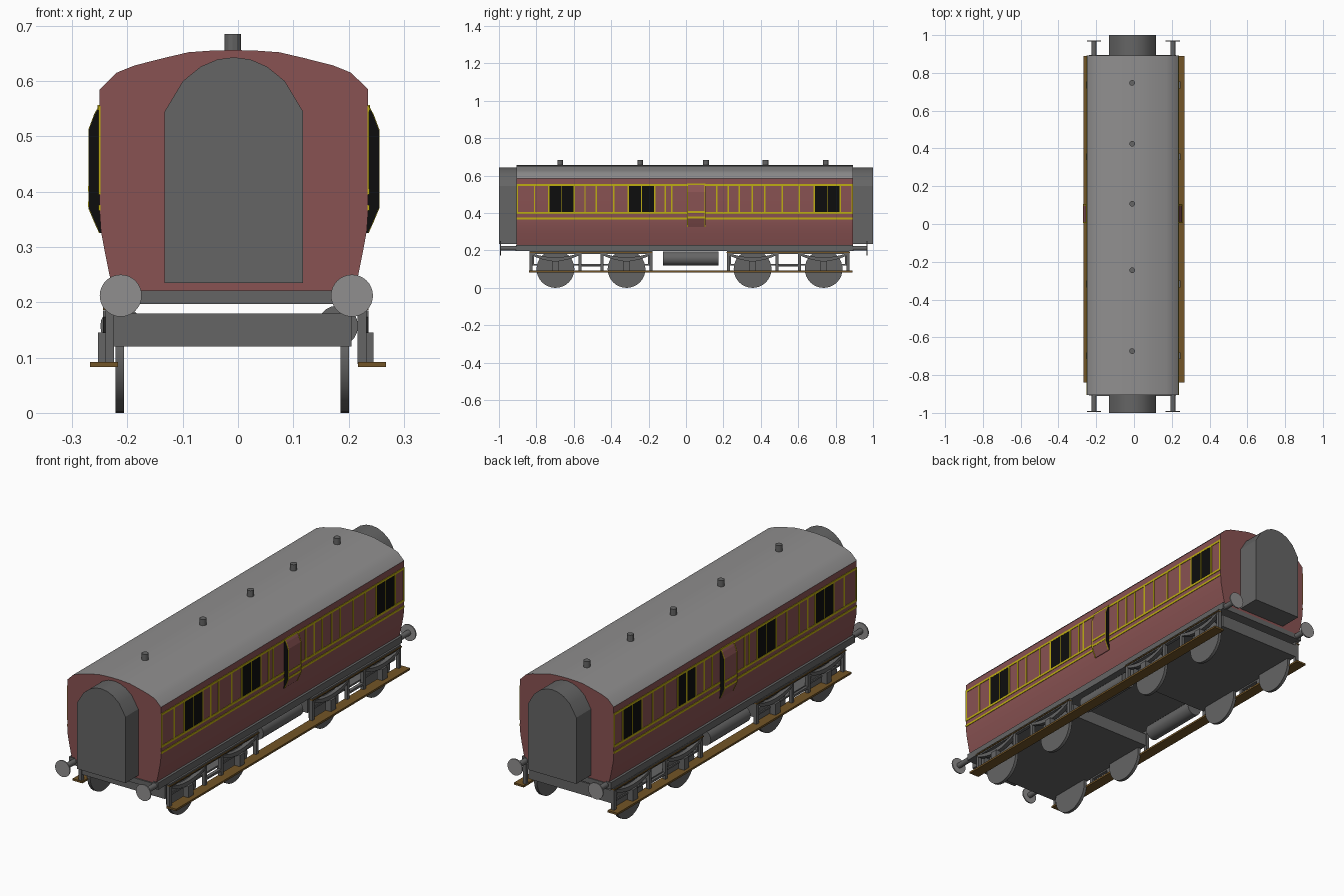
import bpy, bmesh, math
from mathutils import Matrix, Vector

if "Cube" in bpy.data.objects:
    bpy.data.objects.remove(bpy.data.objects["Cube"])


def material(name, rgb):
    m = bpy.data.materials.new(name)
    m.diffuse_color = (*rgb, 1)
    m.use_nodes = True
    m.node_tree.nodes["Principled BSDF"].inputs["Base Color"].default_value = m.diffuse_color
    return m


MAROON = material("maroon paint", (0.25, 0.085, 0.085))
DARK = material("dark grey", (0.13, 0.13, 0.13))
LIGHT = material("light grey", (0.28, 0.275, 0.275))
YELLOW = material("yellow lining", (0.52, 0.42, 0.006))
BLACK = material("black glass", (0.004, 0.004, 0.004))
BROWN = material("brown wood", (0.17, 0.09, 0.02))

CX = -0.0075             # centre line of the body
Y0, Y1 = -0.905, 0.892   # body ends
HALF = 0.2425            # half width of the body


def finish(bm, name, mats, rule=None, smooth=False):
    bmesh.ops.recalc_face_normals(bm, faces=bm.faces)
    if rule:
        for f in bm.faces:
            f.material_index = rule(f)
    me = bpy.data.meshes.new(name)
    bm.to_mesh(me)
    bm.free()
    for m in mats:
        me.materials.append(m)
    ob = bpy.data.objects.new(name, me)
    bpy.context.collection.objects.link(ob)
    if smooth:
        bpy.ops.object.select_all(action='DESELECT')
        ob.select_set(True)
        bpy.context.view_layer.objects.active = ob
        bpy.ops.object.shade_smooth_by_angle(angle=math.radians(25))
    return ob


def add_box(bm, x0, x1, y0, y1, z0, z1):
    size = Matrix.Diagonal((abs(x1 - x0), abs(y1 - y0), abs(z1 - z0), 1))
    mid = Matrix.Translation(((x0 + x1) / 2, (y0 + y1) / 2, (z0 + z1) / 2))
    bmesh.ops.create_cube(bm, size=1, matrix=mid @ size)


def add_prism(bm, outline, axis, a, b):
    """Extrude an outline along y (outline is x,z) or along x (outline is y,z)."""
    def place(p, t):
        return (p[0], t, p[1]) if axis == 'Y' else (t, p[0], p[1])
    face = bm.faces.new([bm.verts.new(place(p, a)) for p in outline])
    new = bmesh.ops.extrude_face_region(bm, geom=[face])["geom"]
    verts = [v for v in new if isinstance(v, bmesh.types.BMVert)]
    bmesh.ops.translate(bm, verts=verts, vec=Vector(place((0, 0), b - a)))


def add_cylinder(bm, centre, r, length, axis, sides=24):
    turn = {'X': Matrix.Rotation(math.pi / 2, 4, 'Y'),
            'Y': Matrix.Rotation(math.pi / 2, 4, 'X'), 'Z': Matrix()}[axis]
    bmesh.ops.create_cone(bm, cap_ends=True, segments=sides, radius1=r, radius2=r,
                          depth=length, matrix=Matrix.Translation(centre) @ turn)


def mirrored(half):
    """Close a right-hand half outline (bottom to top) about the centre line."""
    return [(CX + x, z) for x, z in half] + [(CX - x, z) for x, z in reversed(half) if x > 0]


# Body shell with grey roof
bm = bmesh.new()
add_prism(bm, mirrored([(0.217, 0.22), (0.225, 0.25), (0.234, 0.295), (0.2405, 0.33),
                        (HALF, 0.36), (HALF, 0.585), (0.212, 0.615), (0.18, 0.628),
                        (0.125, 0.642), (0.082, 0.652), (0.04, 0.655), (0, 0.656)]), 'Y', Y0, Y1)
finish(bm, "body_shell", [MAROON, LIGHT],
       lambda f: int(abs(f.normal.y) < 0.5 and f.calc_center_median().z > 0.586), True)

# End gangways
arch = mirrored([(0.125, 0.235), (0.125, 0.545), (0.092, 0.6), (0.06, 0.626),
                 (0.03, 0.639), (0, 0.643)])
for name, a, b in (("front_gangway", -1, Y0), ("rear_gangway", Y1, 1)):
    bm = bmesh.new()
    add_prism(bm, arch, 'Y', a, b)
    finish(bm, name, [DARK], smooth=True)

# Roof ventilators
bm = bmesh.new()
for y in (-0.673, -0.245, 0.107, 0.425, 0.747):
    add_cylinder(bm, (CX - 0.002, y, 0.665), 0.015, 0.04, 'Z', 12)
finish(bm, "roof_vents", [DARK], smooth=True)

# Side windows and lining
WINDOWS = {1: [(-0.735, -0.598), (-0.308, -0.168), (0.685, 0.825)],
           -1: [(-0.735, -0.598), (-0.308, -0.168), (0.285, 0.42), (0.685, 0.825)]}
BARS = [-0.901, -0.81, -0.735, -0.598, -0.54, -0.48, -0.385, -0.308, -0.168, -0.11, -0.075,
        0.165, 0.225, 0.285, 0.355, 0.42, 0.515, 0.605, 0.685, 0.825, 0.888]
LOOK0, LOOK1 = 0.005, 0.105


def lookout(side, d=0.0):
    pts = [(HALF - 0.01, 0.325), (HALF + d, 0.325), (HALF + 0.009 + d, 0.345),
           (HALF + 0.0195 + d, 0.37), (HALF + 0.0195 + d, 0.512),
           (HALF + 0.009 + d, 0.54), (HALF + d, 0.556), (HALF - 0.01, 0.556)]
    return [(CX + side * x, z) for x, z in pts]


for side, tag in ((1, "right"), (-1, "left")):
    wall = CX + side * HALF
    bm = bmesh.new()
    for a, b in WINDOWS[side]:
        mid = (a + b) / 2
        for p, q in ((a, mid - 0.002), (mid + 0.002, b)):
            add_box(bm, wall - side * 0.001, wall + side * 0.0015, p, q, 0.4, 0.55)
    finish(bm, tag + "_windows", [BLACK])

    bm = bmesh.new()
    for z in (0.55, 0.4, 0.371):
        add_box(bm, wall - side * 0.001, wall + side * 0.0025, Y0, Y1, z - 0.005, z + 0.005)
    for y in BARS:
        add_box(bm, wall - side * 0.001, wall + side * 0.0022, y - 0.004, y + 0.004, 0.4, 0.55)
    for a, b in WINDOWS[side]:
        mid = (a + b) / 2
        add_box(bm, wall - side * 0.001, wall + side * 0.0022, mid - 0.002, mid + 0.002, 0.4, 0.55)
    finish(bm, tag + "_lining", [YELLOW])

    # Projecting lookout with dark end panes
    bm = bmesh.new()
    add_prism(bm, lookout(side), 'Y', LOOK0, LOOK1)
    finish(bm, tag + "_lookout", [MAROON, BLACK], lambda f: int(abs(f.normal.y) > 0.5))
    bm = bmesh.new()
    for a in (LOOK0 + 0.001, LOOK1 - 0.006):
        add_prism(bm, lookout(side, 0.0012), 'Y', a, a + 0.005)
    out = wall + side * 0.0195
    for z in (0.405, 0.377):
        add_box(bm, out - side * 0.002, out + side * 0.0015, LOOK0 + 0.001, LOOK1 - 0.001,
                z - 0.005, z + 0.005)
    add_box(bm, wall, wall + side * 0.004, LOOK0, LOOK1, 0.548, 0.557)
    finish(bm, tag + "_lookout_lining", [YELLOW])

# Floor and sole bars
bm = bmesh.new()
add_box(bm, CX - 0.215, CX + 0.215, Y0 - 0.006, Y1 + 0.004, 0.197, 0.221)
for s in (-1, 1):
    add_box(bm, CX + s * 0.205, CX + s * 0.231, Y0 - 0.004, Y1 + 0.002, 0.197, 0.229)
finish(bm, "underframe", [DARK])

# Buffers
heads, shanks = bmesh.new(), bmesh.new()
for x in (-0.212, 0.206):
    for wall_y, head_y in ((Y0, -0.992), (Y1, 0.968)):
        add_cylinder(shanks, (x, (wall_y + head_y) / 2, 0.212), 0.013, abs(head_y - wall_y), 'Y', 16)
        add_cylinder(heads, (x, head_y, 0.212), 0.038, 0.006, 'Y', 32)
finish(heads, "buffer_heads", [LIGHT], smooth=True)
finish(shanks, "buffer_shanks", [DARK], smooth=True)

# Gas tanks under the middle
bm = bmesh.new()
for x in (-0.212, 0.18):
    add_cylinder(bm, (x, 0.025, 0.157), 0.037, 0.295, 'Y', 20)
finish(bm, "gas_tanks", [DARK], smooth=True)

# Bogies: pans, side frames, springs, axle boxes and wheels
BX = -0.004
for tag, c in (("front", -0.508), ("rear", 0.546)):
    bm = bmesh.new()
    add_box(bm, -0.228, 0.205, c - 0.325, c + 0.325, 0.12, 0.128)
    for e in (-1, 1):
        add_box(bm, -0.228, 0.205, c + e * 0.325, c + e * 0.305, 0.12, 0.18)
    finish(bm, tag + "_bogie_pan", [DARK])

    frame, springs, boxes = bmesh.new(), bmesh.new(), bmesh.new()
    for s in (-1, 1):
        xa, xb = BX + s * 0.22, BX + s * 0.236
        add_box(frame, xa, xb, c - 0.327, c + 0.327, 0.18, 0.198)
        add_box(frame, xa, xb, c - 0.065, c + 0.065, 0.113, 0.123)
        for p in (-0.32, -0.06, 0.06, 0.32):
            add_box(frame, xa, xb, c + p - 0.008, c + p + 0.008, 0.09, 0.198)
        for w in (-0.19, 0.19):
            ts = [i / 4 for i in range(-4, 5)]
            lower = [(c + w + 0.125 * t, 0.143 + 0.03 * t * t) for t in ts]
            upper = [(c + w + 0.125 * t, 0.163 + 0.022 * t * t) for t in reversed(ts)]
            add_prism(springs, lower + upper, 'X', xa, BX + s * 0.24)
            add_box(boxes, xa, BX + s * 0.249, c + w - 0.018, c + w + 0.018, 0.088, 0.145)
    finish(frame, tag + "_bogie_frame", [DARK])
    finish(springs, tag + "_springs", [DARK], smooth=True)
    finish(boxes, tag + "_axle_boxes", [DARK])

    bm = bmesh.new()
    for w in (-0.19, 0.19):
        for x in (-0.214, 0.193):
            add_cylinder(bm, (x, c + w, 0.101), 0.101, 0.015, 'X', 32)
        add_cylinder(bm, (-0.0105, c + w, 0.135), 0.014, 0.4, 'X', 12)
    finish(bm, tag + "_wheels", [DARK], smooth=True)

# Footboards, long lower ones and short upper ledges
bm = bmesh.new()
for s in (-1, 1):
    add_box(bm, s * 0.217, s * 0.268, -0.84, 0.89, 0.083, 0.092)
    for c in (-0.508, 0.546):
        add_box(bm, BX + s * 0.225, BX + s * 0.24, c - 0.33, c + 0.33, 0.186, 0.191)
finish(bm, "footboards", [BROWN])
